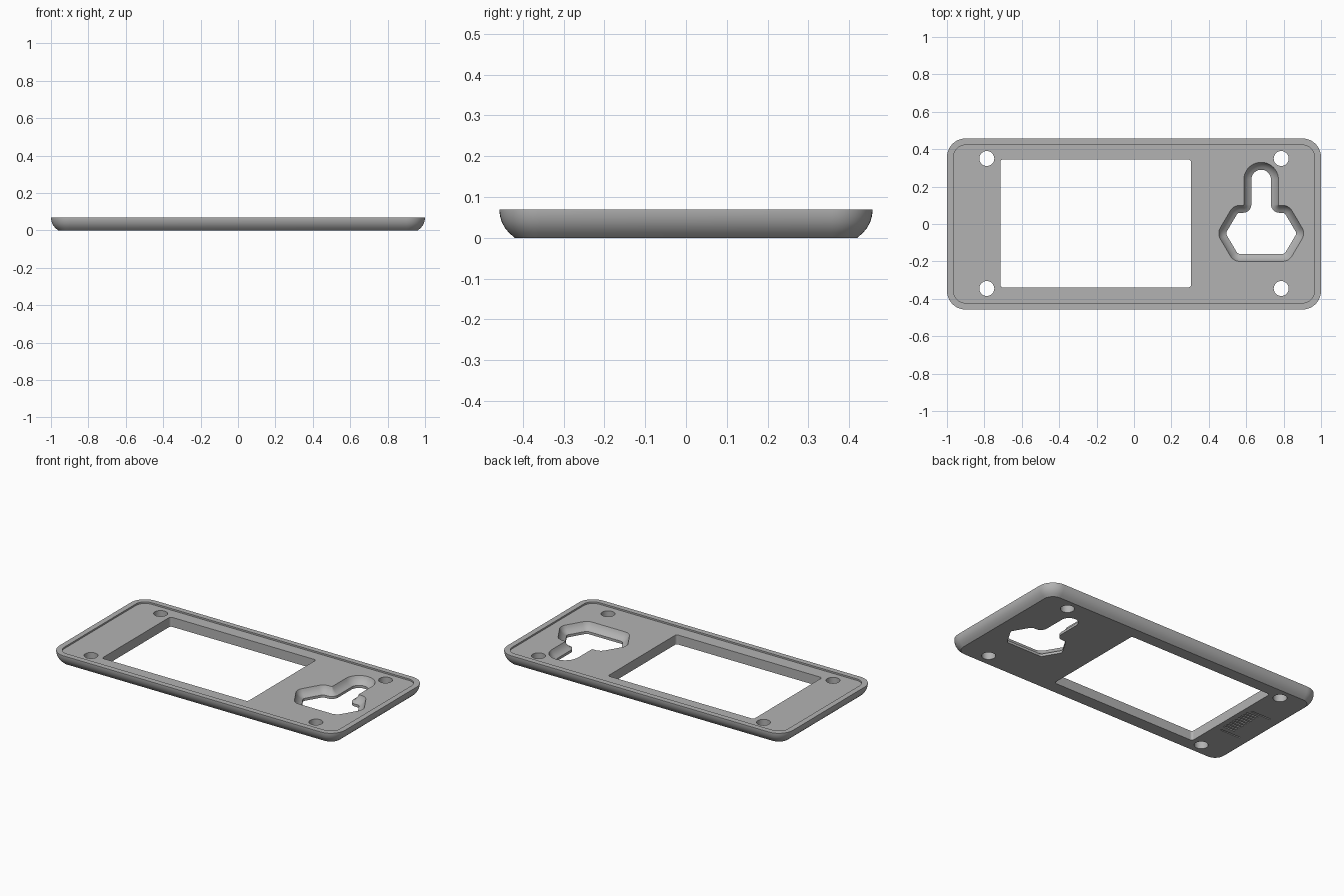
import bpy, bmesh, math
from mathutils import Vector, Matrix

cube = bpy.data.objects.get("Cube")
if cube:
    bpy.data.objects.remove(cube)

grey = bpy.data.materials.new("plain grey")
grey.use_nodes = True
colour = (0.45, 0.45, 0.45, 1)
grey.diffuse_color = colour
grey.node_tree.nodes["Principled BSDF"].inputs["Base Color"].default_value = colour


def outline(corners, offset=0.0, steps=10):
    """Counter-clockwise (x, y, radius) corners, grown by offset and rounded."""
    pts = [Vector(c[:2]) for c in corners]
    n = len(pts)
    dirs = [(pts[(i + 1) % n] - pts[i]).normalized() for i in range(n)]
    result = []
    for i, p in enumerate(pts):
        before, after = dirs[i - 1], dirs[i]
        n1, n2 = Vector((before.y, -before.x)), Vector((after.y, -after.x))
        p = p + (n1 + n2) * offset / (1 + n1.dot(n2))
        turn = math.atan2(before.cross(after), before.dot(after))
        side = math.copysign(1, turn)
        r = max(corners[i][2] + side * offset, 0.002)
        start = p - before * r * math.tan(abs(turn) / 2)
        centre = start - n1 * side * r
        for k in range(steps + 1):
            result.append(centre + Matrix.Rotation(turn * k / steps, 2) @ (start - centre))
    return result


def box(x, y, half_x, half_y, r):
    return [(x + sx * half_x, y + sy * half_y, r)
            for sx, sy in ((-1, -1), (1, -1), (1, 1), (-1, 1))]


def loft(name, corners, profile, steps=10):
    """Stack outlines at (offset, z) levels into a closed solid."""
    bm = bmesh.new()
    rings = [[bm.verts.new((p.x, p.y, z)) for p in outline(corners, d, steps)]
             for d, z in profile]
    for low, high in zip(rings, rings[1:]):
        for i in range(len(low)):
            j = (i + 1) % len(low)
            bm.faces.new((low[i], low[j], high[j], high[i]))
    bm.faces.new(rings[0][::-1])
    bm.faces.new(rings[-1])
    bmesh.ops.remove_doubles(bm, verts=bm.verts, dist=1e-5)
    mesh = bpy.data.meshes.new(name)
    bm.to_mesh(mesh)
    bm.free()
    mesh.materials.append(grey)
    obj = bpy.data.objects.new(name, mesh)
    bpy.context.collection.objects.link(obj)
    return obj


# Plate with rounded underside edge and a shallow recess inside a thin rim
plate = loft("cover_plate", box(0, 0, 1, 0.4575, 0.1), [
    (-0.038, 0), (-0.024, 0.012), (-0.014, 0.024), (-0.006, 0.038),
    (-0.002, 0.052), (0, 0.064), (0, 0.07), (-0.035, 0.07), (-0.035, 0.06)])

# Openings: display window and four screw holes
through = [(0, -0.1), (0, 0.2)]
cutters = [loft("window_cutter", box(-0.205, 0.003, 0.51, 0.342, 0.015), through)]
for x in (-0.787, 0.787):
    for y in (-0.345, 0.35):
        cutters.append(loft("screw_hole_cutter", box(x, y, 0.04, 0.04, 0.04), through))

# Key-shaped opening, flared towards the top
half = [(0.125, -0.11, 0.02), (0.19, 0, 0.02), (0.125, 0.11, 0.02),
        (0.0525, 0.11, 0.045), (0.0525, 0.34, 0.0524)]
key = [(0.68 + x, y - 0.05, r) for x, y, r in half]
key += [(0.68 - x, y - 0.05, r) for x, y, r in reversed(half)]
cutters.append(loft("key_opening_cutter", key, [
    (0, -0.1), (0, 0.016), (0.014, 0.024), (0.026, 0.035),
    (0.035, 0.048), (0.04, 0.06), (0.04, 0.2)]))

# Row of shallow grooves on the underside
for i in range(9):
    cutters.append(loft("groove_cutter", box(-0.79, -0.1 + i * 0.025, 0.04, 0.005, 0.002),
                        [(0, -0.1), (0, 0.008)], 2))
for y in (-0.14, 0.13):
    cutters.append(loft("groove_cutter", box(-0.83, y, 0.07, 0.004, 0.002),
                        [(0, -0.1), (0, 0.008)], 2))

bpy.ops.object.select_all(action="DESELECT")
bpy.context.view_layer.objects.active = plate
plate.select_set(True)
for cutter in cutters:
    cutter.hide_render = True
    mod = plate.modifiers.new("cut", "BOOLEAN")
    mod.operation = "DIFFERENCE"
    mod.solver = "EXACT"
    mod.object = cutter
    bpy.ops.object.modifier_apply(modifier=mod.name)
for cutter in cutters:
    bpy.data.objects.remove(cutter)

bpy.ops.object.shade_smooth_by_angle(angle=math.radians(30))
